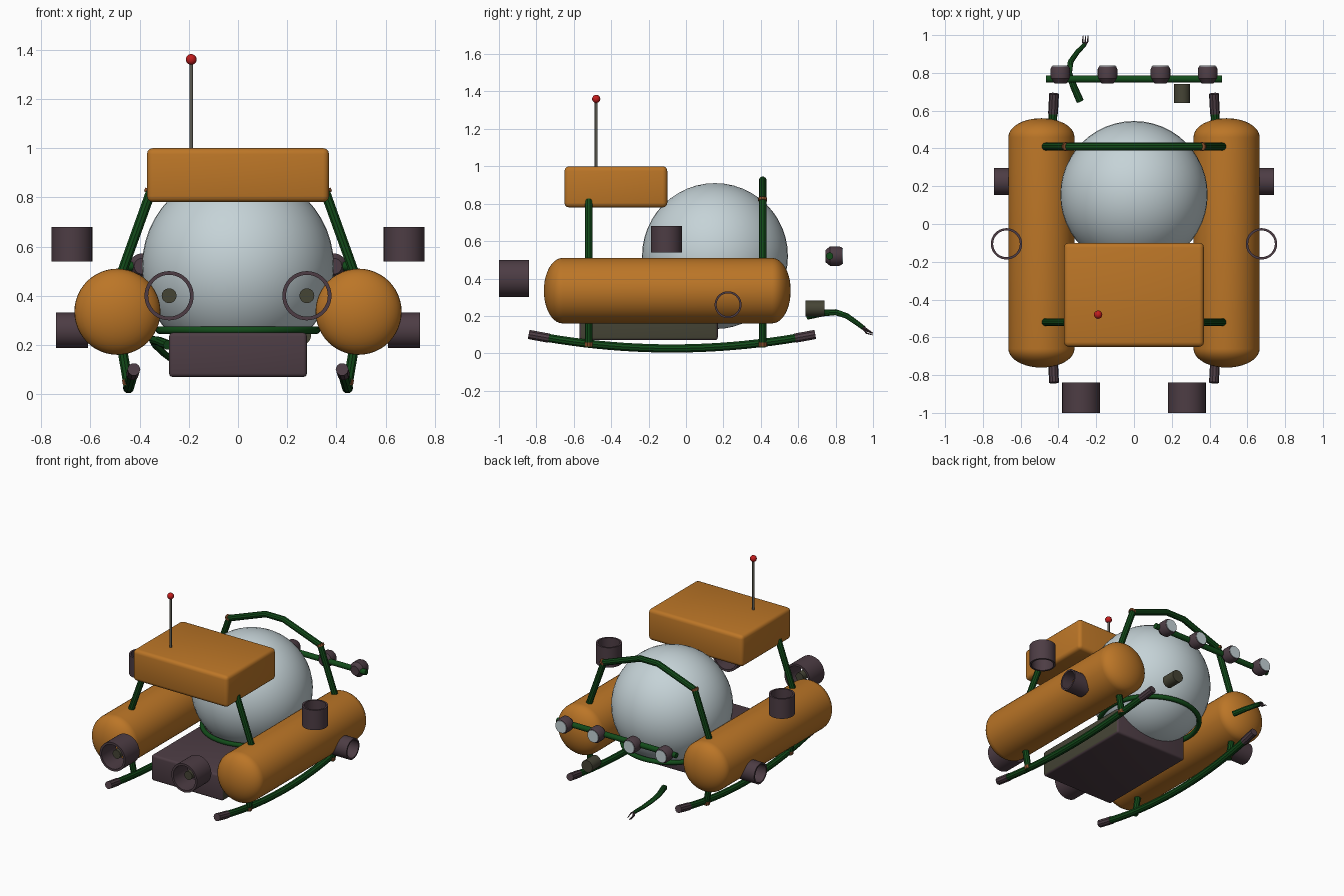
import bpy, bmesh, math
from mathutils import Matrix, Vector

if "Cube" in bpy.data.objects:
    bpy.data.objects.remove(bpy.data.objects["Cube"])


def material(name, rgb):
    m = bpy.data.materials.new(name)
    m.use_nodes = True
    m.diffuse_color = (*rgb, 1)
    m.node_tree.nodes["Principled BSDF"].inputs["Base Color"].default_value = (*rgb, 1)
    return m


ORANGE = material("orange", (.5, .18, .02))
GLASS = material("pale blue grey", (.56, .65, .68))
PLUM = material("dark plum", (.074, .046, .058))
GREEN = material("dark green", (.006, .07, .01))
OLIVE = material("dark olive", (.06, .058, .036))
GREY = material("antenna grey", (.11, .105, .085))
RED = material("red", (.55, .012, .012))
COPPER = material("copper brown", (.25, .08, .025))
TURN = {"X": Matrix.Rotation(math.pi / 2, 4, "Y"),
        "Y": Matrix.Rotation(-math.pi / 2, 4, "X"), "Z": Matrix()}


def finish(ob, mat):
    if not ob.data.materials:
        ob.data.materials.append(mat)
    bpy.ops.object.select_all(action="DESELECT")
    ob.select_set(True)
    bpy.context.view_layer.objects.active = ob
    if ob.type == "CURVE":
        bpy.ops.object.convert(target="MESH")
        ob = bpy.context.object
    bpy.ops.object.shade_smooth_by_angle(angle=math.radians(35))
    return ob


def from_bmesh(name, bm, mat, loc):
    me = bpy.data.meshes.new(name)
    bm.to_mesh(me)
    bm.free()
    ob = bpy.data.objects.new(name, me)
    ob.location = loc
    bpy.context.collection.objects.link(ob)
    return finish(ob, mat)


def lathe(name, profile, axis, loc, mat, steps=40):
    """Spin (radius, height) points about an axis."""
    bm = bmesh.new()
    vs = [bm.verts.new((r, 0, h)) for r, h in profile]
    es = [bm.edges.new(p) for p in zip(vs, vs[1:])]
    bmesh.ops.spin(bm, geom=vs + es, axis=(0, 0, 1), cent=(0, 0, 0),
                   steps=steps, angle=math.tau)
    bmesh.ops.remove_doubles(bm, verts=bm.verts, dist=.0005)
    bmesh.ops.recalc_face_normals(bm, faces=bm.faces)
    bm.transform(TURN[axis])
    return from_bmesh(name, bm, mat, loc)


def rod(name, r, length, axis, loc, mat):
    h = length / 2
    return lathe(name, [(0, -h), (r, -h), (r, h), (0, h)], axis, loc, mat, 24)


def duct(name, r, length, axis, loc):
    h, i = length / 2, r * .85
    return lathe(name, [(i, -h), (r, -h), (r, h), (i, h), (i, -h)], axis, loc, PLUM)


def path(name, points, r, mat, tip=1):
    cu = bpy.data.curves.new(name, "CURVE")
    cu.dimensions = "3D"
    cu.bevel_depth = r
    cu.bevel_resolution = 3
    cu.use_fill_caps = True
    sp = cu.splines.new("POLY")
    sp.points.add(len(points) - 1)
    for i, (p, q) in enumerate(zip(sp.points, points)):
        p.co = (*q, 1)
        p.radius = 1 + (tip - 1) * i / (len(points) - 1)
    ob = bpy.data.objects.new(name, cu)
    bpy.context.collection.objects.link(ob)
    return finish(ob, mat)


def box(name, size, loc, bevel, mat, segments=3):
    bm = bmesh.new()
    bmesh.ops.create_cube(bm, size=1)
    bmesh.ops.scale(bm, vec=size, verts=bm.verts)
    bmesh.ops.bevel(bm, geom=bm.edges[:], offset=bevel, segments=segments,
                    profile=.5, affect="EDGES")
    return from_bmesh(name, bm, mat, loc)


def ball(name, r, loc, mat, seg=48):
    bm = bmesh.new()
    bmesh.ops.create_uvsphere(bm, u_segments=seg, v_segments=seg // 2, radius=r)
    return from_bmesh(name, bm, mat, loc)


# Cabin and its support ring
ball("cabin_sphere", .39, (0, .155, .52), GLASS)
ring = [(.318 + .016 * math.cos(a), .016 * math.sin(a))
        for a in [math.tau * i / 12 for i in range(13)]]
lathe("cabin_ring", ring, "Z", (0, .155, .26), GREEN, 48)

# Upper float and lower equipment case with olive flanks
box("upper_float", (.74, .55, .22), (0, -.375, .89), .025, ORANGE)
case = box("equipment_case", (.56, .74, .18), (0, -.2, .16), .015, PLUM)
case.data.materials.append(OLIVE)
for f in case.data.polygons:
    f.material_index = int(abs(f.normal.x) > .9)

# Antenna
rod("antenna_mast", .008, .37, "Z", (-.19, -.48, 1.175), GREY)
ball("antenna_tip", .022, (-.19, -.48, 1.36), RED, 20)


def skid_point(side, t):
    return (side * (.445 - .022 * t * t), -.075 + .765 * t, .026 + .075 * t * t)


def skid_run(side, a, b, n):
    return [skid_point(side, a + (b - a) * i / n) for i in range(n + 1)]


# Pontoon outline with domed ends
quarter = [math.pi / 2 * i / 10 for i in range(11)]
dome = [(.175 * math.sin(a), .56 + .1 * math.cos(a)) for a in quarter]
pontoon = dome + [(r, -h) for r, h in reversed(dome)]

for s, word in ((1, "left"), (-1, "right")):
    lathe(f"{word}_pontoon", pontoon, "Y", (s * .49, -.1, .335), ORANGE, 48)

    # Skids with dark tips
    path(f"{word}_skid", skid_run(s, -.88, .88, 20), .023, GREEN)
    for e, end in ((-1, "front"), (1, "rear")):
        path(f"{word}_{end}_skid_tip", skid_run(s, e * .86, e, 3), .026, PLUM)

    # Struts from skid to float or hoop, with joint collars
    for y, end in ((-.52, "front"), (.41, "rear")):
        path(f"{word}_{end}_strut", [(s * .445, y, .035), (s * .47, y, .18),
             (s * .47, y, .5), (s * .355, y, .82)], .021, GREEN)
        path(f"{word}_{end}_foot_collar", [(s * .444, y, .04), (s * .448, y, .062)],
             .025, COPPER)
    path(f"{word}_hoop_collar", [(s * .362, .41, .815), (s * .355, .41, .83)],
         .024, COPPER)

    # Thrusters: forward, vertical and sideways
    duct(f"{word}_main_thruster", .1, .16, "Y", (s * .28, -.92, .4))
    rod(f"{word}_thruster_hub", .03, .09, "Y", (s * .28, -.91, .4), OLIVE)
    duct(f"{word}_lift_thruster", .083, .14, "Z", (s * .675, -.105, .61))
    duct(f"{word}_side_thruster", .072, .13, "X", (s * .675, .225, .26))

    # Floodlights
    for x, place in ((.39, "outer"), (.14, "inner")):
        lathe(f"{word}_{place}_floodlight",
              [(0, -.045), (.032, -.045), (.052, -.02), (.052, .03), (.045, .045),
               (0, .045)], "Y", (s * x, .79, .52), PLUM, 24)
        rod(f"{word}_{place}_lens", .042, .006, "Y", (s * x, .836, .52), GLASS)

# Rear hoop and light bar
path("rear_hoop", [(-.355, .41, .82), (-.07, .41, .925), (.07, .41, .925),
                   (.355, .41, .82)], .021, GREEN)
rod("light_bar", .019, .93, "X", (0, .768, .52), GREEN)

# Camera and manipulator arm
rod("camera", .042, .1, "Y", (.255, .69, .24), OLIVE)
path("manipulator_arm", [(-.285, .65, .2), (-.32, .73, .215), (-.345, .8, .22),
     (-.335, .86, .2), (-.3, .91, .165), (-.262, .95, .135)], .02, GREEN, .6)
for dx, dz in ((-.014, 0), (.012, .008), (0, -.014)):
    path("claw_finger", [(-.262, .945, .138), (-.258 + dx, .965, .122 + dz),
         (-.255 + dx, .998, .105 + dz / 2)], .007, PLUM, .3)
